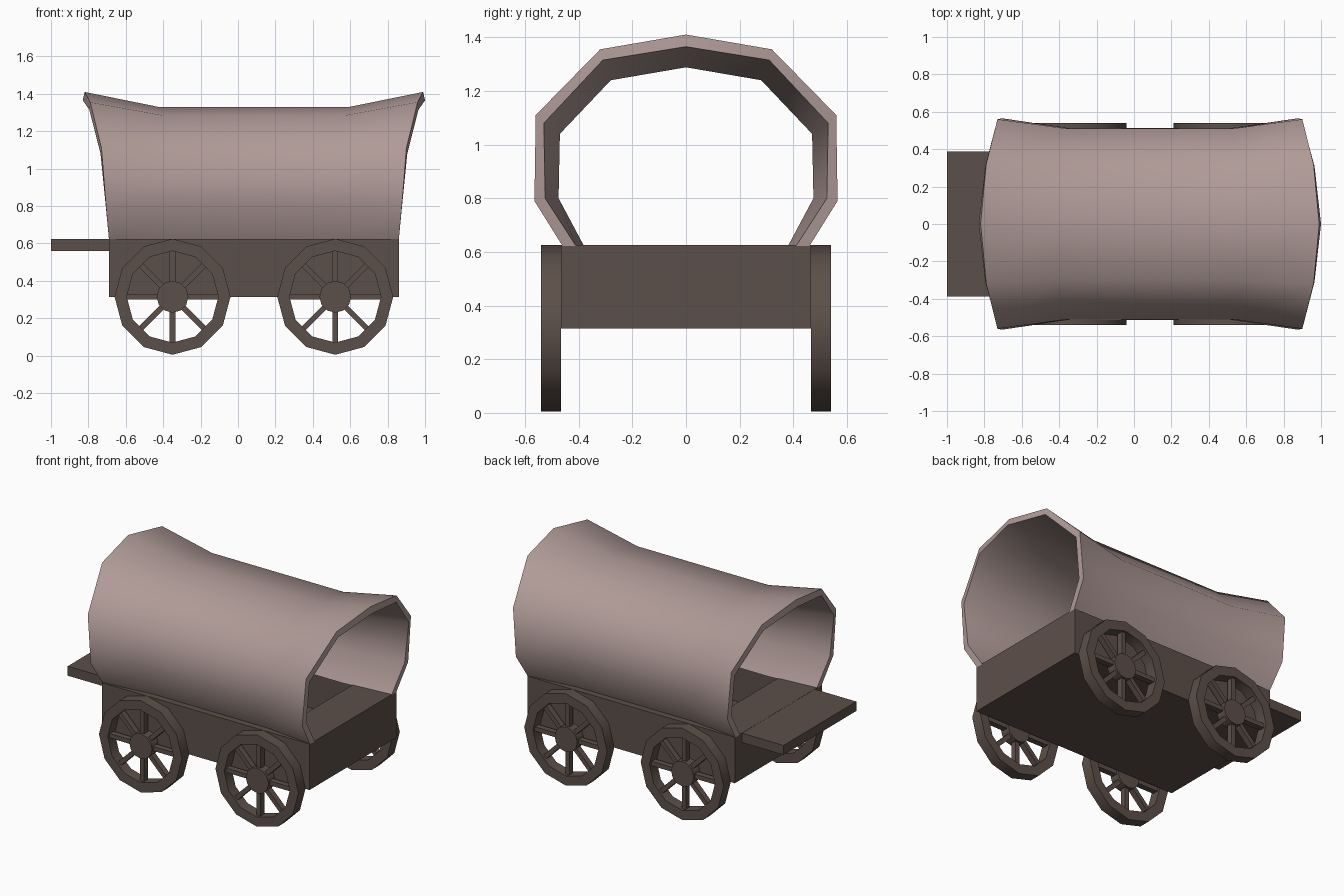
import bpy, bmesh, math
from mathutils import Matrix

if "Cube" in bpy.data.objects:
    bpy.data.objects.remove(bpy.data.objects["Cube"])

CX = 0.085  # lengthwise centre of bed, cover and wheels


def material(name, rgb):
    m = bpy.data.materials.new(name)
    m.diffuse_color = (*rgb, 1)
    m.use_nodes = True
    m.node_tree.nodes["Principled BSDF"].inputs["Base Color"].default_value = m.diffuse_color
    return m


WOOD = material("dark wood", (0.108, 0.08, 0.067))
CLOTH = material("pale cloth", (0.43, 0.325, 0.31))


def finish(name, bm, mat, angle=None):
    bmesh.ops.recalc_face_normals(bm, faces=bm.faces)
    me = bpy.data.meshes.new(name)
    bm.to_mesh(me)
    bm.free()
    me.materials.append(mat)
    ob = bpy.data.objects.new(name, me)
    bpy.context.collection.objects.link(ob)
    if angle:
        bpy.ops.object.select_all(action='DESELECT')
        ob.select_set(True)
        bpy.context.view_layer.objects.active = ob
        bpy.ops.object.shade_smooth_by_angle(angle=math.radians(angle))
    return ob


def add_box(bm, x0, x1, y0, y1, z0, z1, post=Matrix()):
    m = Matrix.Translation(((x0 + x1) / 2, (y0 + y1) / 2, (z0 + z1) / 2))
    m = post @ m @ Matrix.Diagonal((x1 - x0, y1 - y0, z1 - z0, 1))
    return bmesh.ops.create_cube(bm, size=1, matrix=m)["verts"]


# Bed: a box with a sunken load space
bm = bmesh.new()
add_box(bm, -0.69, 0.86, -0.465, 0.465, 0.315, 0.625)
top = max(bm.faces, key=lambda f: f.calc_center_median().z)
bmesh.ops.inset_individual(bm, faces=[top], thickness=0.07)
for v in top.verts:
    v.co.x = CX + math.copysign(0.5, v.co.x - CX)
pit = bmesh.ops.extrude_discrete_faces(bm, faces=[top])["faces"][0]
for v in pit.verts:
    v.co.z = 0.37
finish("wagon_bed", bm, WOOD)

# Driver's board
bm = bmesh.new()
add_box(bm, -1.0, -0.68, -0.388, 0.388, 0.56, 0.624)
finish("driver_board", bm, WOOD)

# Cover: half profiles from ridge to hem as (half length, y, z)
END_OUT = [(.905, 0, 1.41), (.875, .32, 1.355), (.815, .56, 1.11), (.79, .565, .79), (.775, .46, .622)]
END_IN = [(.915, 0, 1.365), (.88, .31, 1.315), (.82, .53, 1.08), (.792, .525, .8), (.775, .41, .622)]
MID_OUT = [(.51, 0, 1.33), (.49, .30, 1.285), (.445, .51, 1.07), (.43, .512, .795), (.43, .42, .622)]
MID_IN = [(.51, 0, 1.288), (.49, .28, 1.24), (.445, .47, 1.04), (.43, .475, .8), (.43, .38, .622)]
bm = bmesh.new()


def arch(half, side):
    pts = [(d, -y, z) for d, y, z in half[:0:-1]] + half
    return [bm.verts.new((CX + side * d, y, z)) for d, y, z in pts]


# closed loop of arches: along the outside, then back along the inside
loop = [arch(END_OUT, -1), arch(MID_OUT, -1), arch(MID_OUT, 1), arch(END_OUT, 1),
        arch(END_IN, 1), arch(MID_IN, 1), arch(MID_IN, -1), arch(END_IN, -1)]
for k in range(8):
    a, b = loop[k], loop[(k + 1) % 8]
    for i in range(len(a) - 1):
        bm.faces.new((a[i], a[i + 1], b[i + 1], b[i]))
for i in (0, -1):  # hems
    for k in range(3):
        bm.faces.new((loop[k][i], loop[k + 1][i], loop[6 - k][i], loop[7 - k][i]))
finish("cloth_cover", bm, CLOTH, 55)


# Wheels: twelve-sided rim, eight spokes and a hub
def wheel(name, x, side):
    bm = bmesh.new()
    n, r_out, r_in, half = 12, 0.31, 0.245, 0.0375
    rings = []
    for i in range(n):
        a = math.tau * i / n
        rings.append([bm.verts.new((r * math.sin(a), y, r * math.cos(a)))
                      for r, y in ((r_out, -half), (r_out, half), (r_in, half), (r_in, -half))])
    for i in range(n):
        a, b = rings[i], rings[(i + 1) % n]
        for j in range(4):
            k = (j + 1) % 4
            bm.faces.new((a[j], a[k], b[k], b[j]))
    for i in range(8):
        add_box(bm, -0.015, 0.015, -0.02, 0.02, 0.06, 0.248,
                Matrix.Rotation(math.tau * i / 8, 4, 'Y'))
    bmesh.ops.create_cone(bm, cap_ends=True, segments=12, radius1=0.085, radius2=0.085,
                          depth=0.07, matrix=Matrix.Rotation(math.pi / 2, 4, 'X'))
    ob = finish(name, bm, WOOD, 35)
    ob.location = (x, side * 0.503, 0.315)


for xn, x in (("lead", CX - 0.435), ("rear", CX + 0.435)):
    for sn, s in (("near", -1), ("far", 1)):
        wheel(f"{xn}_{sn}_wheel", x, s)
